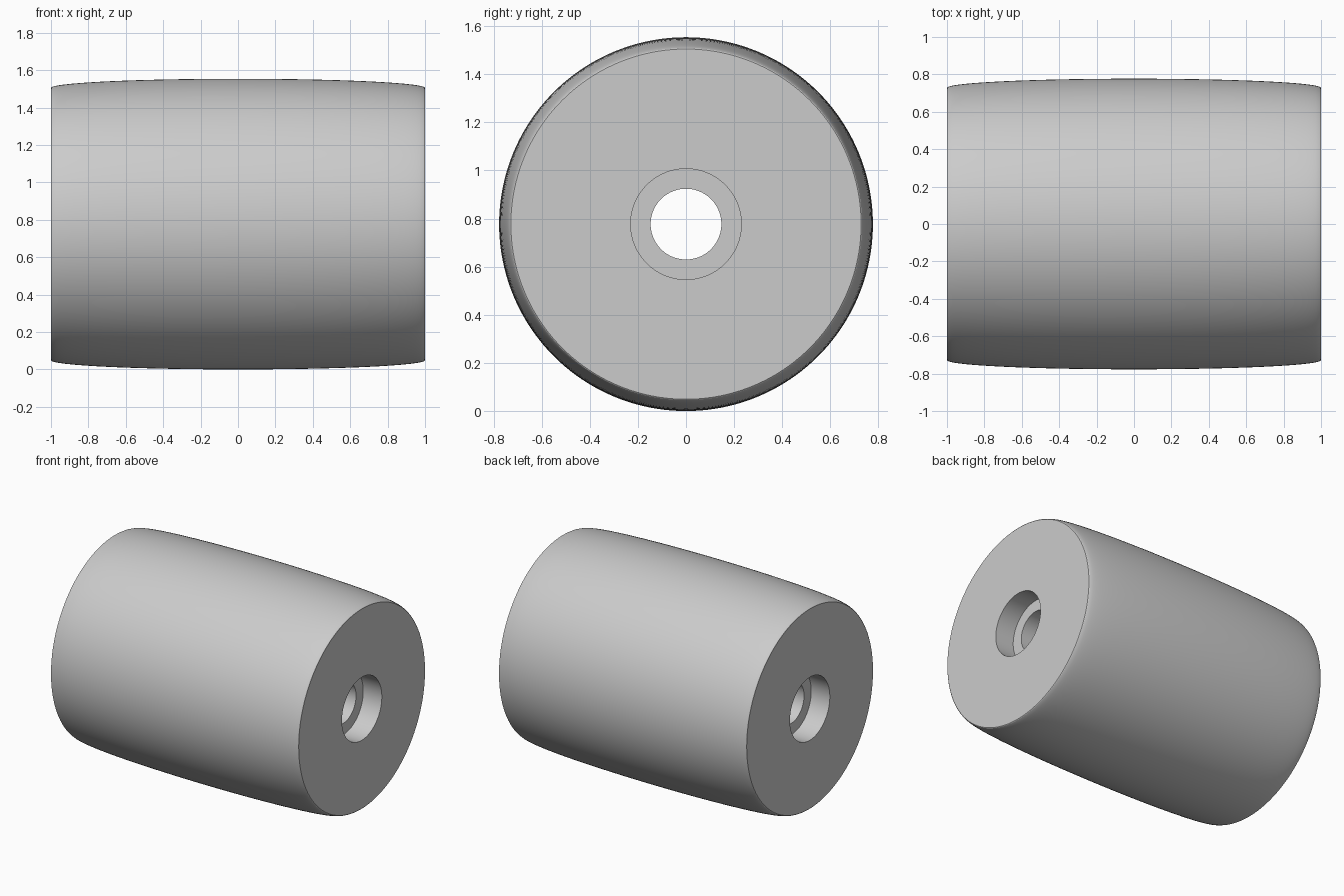
import bpy, bmesh, math
from mathutils import Vector

cube = bpy.data.objects.get("Cube")
if cube:
    bpy.data.objects.remove(cube, do_unlink=True)

HALF = 1.0          # half length along x
R_END = 0.728       # radius of the flat end faces
CROWN = 0.049       # bulge at mid length
R_RECESS, R_BORE, DEPTH = 0.23, 0.147, 0.15
CENTRE_Z = R_END + CROWN
SEGMENTS, STEPS = 160, 40

grey = bpy.data.materials.new("light_grey")
grey.use_nodes = True
colour = (0.6, 0.6, 0.6, 1)
grey.diffuse_color = colour
grey.node_tree.nodes["Principled BSDF"].inputs["Base Color"].default_value = colour

# Half section: crowned outside, then stepped bore back to the start
profile = []
for i in range(STEPS + 1):
    a = math.pi * i / STEPS
    profile.append((-HALF * math.cos(a), R_END + CROWN * math.sin(a)))
inner = HALF - DEPTH
profile += [(HALF, R_RECESS), (inner, R_RECESS), (inner, R_BORE),
            (-inner, R_BORE), (-inner, R_RECESS), (-HALF, R_RECESS)]

# Revolve the section around the roller axis
bm = bmesh.new()
verts = [bm.verts.new((x, 0, r)) for x, r in profile]
edges = [bm.edges.new((v, verts[(i + 1) % len(verts)])) for i, v in enumerate(verts)]
bmesh.ops.spin(bm, geom=verts + edges, cent=(0, 0, 0), axis=(1, 0, 0),
               angle=2 * math.pi, steps=SEGMENTS, use_duplicate=False)
bmesh.ops.remove_doubles(bm, verts=bm.verts, dist=1e-5)
bmesh.ops.recalc_face_normals(bm, faces=bm.faces)
bmesh.ops.translate(bm, verts=bm.verts, vec=Vector((0, 0, CENTRE_Z)))

mesh = bpy.data.meshes.new("crowned_roller")
bm.to_mesh(mesh)
bm.free()
mesh.materials.append(grey)
roller = bpy.data.objects.new("crowned_roller", mesh)
bpy.context.collection.objects.link(roller)

# Smooth curved surfaces, crisp end rims
bpy.ops.object.select_all(action='DESELECT')
roller.select_set(True)
bpy.context.view_layer.objects.active = roller
bpy.ops.object.shade_smooth_by_angle(angle=math.radians(25))
